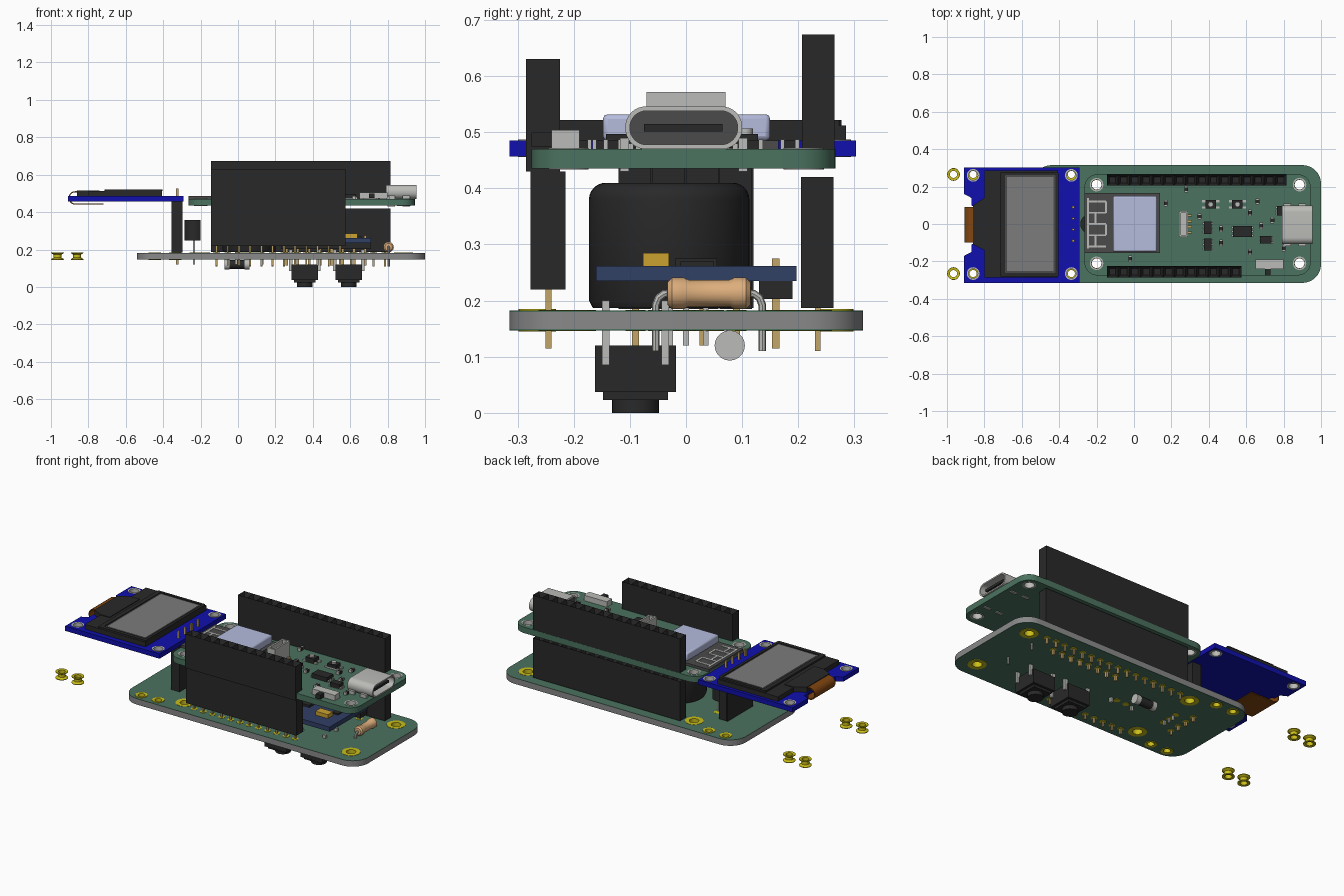
import bpy, bmesh
from math import pi, cos, sin, radians
from mathutils import Matrix, Vector

if "Cube" in bpy.data.objects:
    bpy.data.objects.remove(bpy.data.objects["Cube"])

def mat(name, r, g, b):
    m = bpy.data.materials.new(name)
    m.diffuse_color = (r, g, b, 1)
    m.use_nodes = True
    m.node_tree.nodes["Principled BSDF"].inputs["Base Color"].default_value = m.diffuse_color
    return m

GREEN = mat("green", .07, .17, .115); BLUE = mat("blue", .005, .005, .42); NAVY = mat("navy", .03, .05, .13)
BLACK = mat("black", .022, .022, .022); DARK = mat("dark_grey", .07, .07, .07); GREY = mat("grey", .2, .2, .2)
GOLD = mat("gold", .6, .52, .01); BRASS = mat("brass", .55, .38, .14); SILVER = mat("silver", .5, .5, .48)
LAV = mat("lavender", .46, .5, .72); TAN = mat("tan", .72, .42, .2); BROWN = mat("brown", .22, .06, .005)
YELLOW = mat("yellow", .6, .36, .03)
I = Matrix.Identity(4)
ALONG_X = Matrix(((0, 0, 1, 0), (1, 0, 0, 0), (0, 1, 0, 0), (0, 0, 0, 1)))   # local xyz -> world yzx

def add(name, me, m):
    o = bpy.data.objects.new(name, me)
    bpy.context.collection.objects.link(o)
    me.materials.clear()
    me.materials.append(m)
    return o

def finish(name, bm, m):
    bmesh.ops.remove_doubles(bm, verts=bm.verts, dist=1e-6)
    bmesh.ops.recalc_face_normals(bm, faces=bm.faces)
    me = bpy.data.meshes.new(name)
    bm.to_mesh(me)
    bm.free()
    return add(name, me, m)

def add_box(bm, x0, x1, y0, y1, z0, z1):
    M = Matrix.Translation(((x0 + x1) / 2, (y0 + y1) / 2, (z0 + z1) / 2)) @ Matrix.Diagonal((x1 - x0, y1 - y0, z1 - z0, 1))
    return bmesh.ops.create_cube(bm, size=1, matrix=M)["verts"]

def boxes(name, lst, m):
    bm = bmesh.new()
    for b in lst:
        add_box(bm, *b)
    bmesh.ops.recalc_face_normals(bm, faces=bm.faces)
    me = bpy.data.meshes.new(name)
    bm.to_mesh(me)
    bm.free()
    return add(name, me, m)

def lathe(name, prof, centres, m, n=24, M=I):
    bm = bmesh.new()
    for c in centres:
        T = Matrix.Translation(c) @ M
        rings = [[bm.verts.new(T @ Vector((r * cos(2 * pi * k / n), r * sin(2 * pi * k / n), z))) for k in range(n)] for r, z in prof]
        for a, b in zip(rings, rings[1:]):
            for k in range(n):
                bm.faces.new((a[k], a[(k + 1) % n], b[(k + 1) % n], b[k]))
    bmesh.ops.dissolve_degenerate(bm, edges=bm.edges, dist=1e-6)
    return finish(name, bm, m)

def cyls(name, r, z0, z1, pts, m, n=16, M=I):
    return lathe(name, [(0, z0), (r, z0), (r, z1), (0, z1)], [(*p, 0) if len(p) == 2 else p for p in pts], m, n, M)

def rrect(x0, x1, y0, y1, r, n=8):
    cs = [(x1 - r, y1 - r), (x0 + r, y1 - r), (x0 + r, y0 + r), (x1 - r, y0 + r)]
    return [(cx + r * cos(pi / 2 * (q + k / n)), cy + r * sin(pi / 2 * (q + k / n))) for q, (cx, cy) in enumerate(cs) for k in range(n + 1)]

def circle(x, y, r, n=24):
    return [(x + r * cos(2 * pi * k / n), y + r * sin(2 * pi * k / n)) for k in range(n)]

def prism(name, loops, z0, z1, m, M=I):
    """Filled outline with holes, extruded from z0 to z1."""
    cu = bpy.data.curves.new(name, 'CURVE')
    cu.dimensions, cu.fill_mode, cu.extrude = '2D', 'BOTH', (z1 - z0) / 2
    for lp in loops:
        s = cu.splines.new('POLY')
        s.points.add(len(lp) - 1)
        for p, q in zip(s.points, lp):
            p.co = (*q, 0, 1)
        s.use_cyclic_u = True
    return from_curve(name, cu, m, M @ Matrix.Translation((0, 0, (z0 + z1) / 2)))

def from_curve(name, cu, m, M=I):
    tmp = bpy.data.objects.new("tmp", cu)
    bpy.context.collection.objects.link(tmp)
    bpy.context.view_layer.update()
    me = bpy.data.meshes.new_from_object(tmp.evaluated_get(bpy.context.evaluated_depsgraph_get()))
    bpy.data.objects.remove(tmp)
    me.transform(M)
    return add(name, me, m)

def wires(name, paths, r, m):
    cu = bpy.data.curves.new(name, 'CURVE')
    cu.dimensions, cu.bevel_depth, cu.bevel_resolution, cu.use_fill_caps = '3D', r, 2, True
    for path in paths:
        s = cu.splines.new('POLY')
        s.points.add(len(path) - 1)
        for p, q in zip(s.points, path):
            p.co = (*q, 1)
    return from_curve(name, cu, m)

def socket(name, x0, y0, y1, z0, z1, n, m=BLACK):
    """Row of n socket cells with square openings on top."""
    bm = bmesh.new()
    for i in range(n):
        vs = add_box(bm, x0 + .06 * i, x0 + .06 * (i + 1), y0, y1, z0, z1)
        top = [f for f in {f for v in vs for f in v.link_faces} if f.calc_center_median().z > z1 - 1e-4]
        bmesh.ops.inset_region(bm, faces=top, thickness=.018)
        bmesh.ops.translate(bm, verts=top[0].verts, vec=(0, 0, -.04))
    return finish(name, bm, m)

# Base board: grey core, green faces, plated holes
mounts = [(x, y) for x in (-.2, .885) for y in (-.21, .21)]
oled_holes = [(x, y) for x in (-.445, -.335) for y in (-.265, .265)]
outline = rrect(-.54, 1, -.315, .315, .1)
holes = [circle(*p, .028) for p in mounts] + [circle(*p, .02) for p in oled_holes]
prism("base_board_core", [outline] + holes, .149, .18, mat("core_grey", .25, .25, .25))
prism("base_board_top", [outline] + holes, .18, .182, GREEN)
prism("base_board_bottom", [outline] + holes, .147, .149, GREEN)
lathe("mount_rings", [(.026, .1455), (.05, .1455), (.05, .1835), (.026, .1835), (.026, .1455)], [(*p, 0) for p in mounts], GOLD)
rivet = [(.019, .147), (.033, .145), (.034, .149), (.021, .157), (.021, .173), (.034, .181), (.033, .185), (.019, .183), (.019, .147)]
lathe("rivets", rivet, [(x, y, 0) for x in (-.965, -.86, -.445, -.335) for y in (-.265, .265)], GOLD)

# Header rows
back = [(-.115 + .06 * i, .235) for i in range(16)]
front = [(-.115 + .06 * i, -.245) for i in range(12)]
screen_pins = [(-.325, -.09 + .06 * i) for i in range(4)]
sensor_pins = [(.26 + .06 * i, .16) for i in range(8)]
socket("lower_socket_back", -.145, .205, .263, .187, .42, 16)
socket("upper_socket_back", -.145, .207, .265, .47, .674, 16)
socket("lower_socket_front", -.145, -.277, -.215, .22, .43, 12)
socket("upper_socket_front", -.145, -.285, -.225, .43, .631, 12)
sq = lambda pts, r, a, b: [(x - r, x + r, y - r, y + r, a, b) for x, y in pts]
boxes("header_pins", sq(back, .005, .11, .2) + sq(front, .005, .115, .23), BRASS)
boxes("screen_pins", sq(screen_pins, .006, .12, .525), BRASS)
boxes("sensor_pins", sq(sensor_pins, .007, .115, .275), BRASS)
extra = [(.03, -.03), (.09, -.03), (-.24, -.05), (-.24, 0), (-.24, .05)]
cyls("pin_pads", .018, .1455, .1835, back + front + screen_pins + sensor_pins + extra, GOLD, 12)

# Screen module on its own socket
boxes("screen_socket", [(-.355, -.297, -.12 + .06 * i, -.062 + .06 * i, .185, .457) for i in range(4)] + [(-.35, -.302, -.12, .12, .187, .45)], BLACK)
corners = [(x, y) for x in (-.86, -.335) for y in (-.265, .26)]
edge = [(-.908, -.315), (-.292, -.315), (-.292, .303), (-.908, .303), (-.908, .16), (-.87, .14), (-.87, .1), (-.85, .09), (-.85, -.1), (-.87, -.11), (-.87, -.15), (-.908, -.17)]
prism("screen_board", [edge] + [circle(*p, .026) for p in corners], .457, .485, BLUE)
lathe("screen_hole_rings", [(.025, .456), (.034, .456), (.034, .487), (.025, .487), (.025, .456)], [(*p, 0) for p in corners], SILVER)
boxes("screen_glass", [(-.8, -.405, -.285, .285, .485, .512)], BLACK)
prism("screen_frame", [rrect(-.715, -.405, -.283, .277, .004, 1), rrect(-.69, -.42, -.262, .262, .004, 1)], .512, .522, BLACK)
boxes("screen_bezel", [(-.69, -.42, -.262, .262, .512, .517)], DARK)
boxes("screen_window", [(-.678, -.43, -.25, .25, .517, .519)], GREY)
prism("ribbon_cover", [[(-.74, -.14), (-.74, .14), (-.8, .14), (-.86, .1), (-.86, -.11), (-.8, -.14)]], .485, .516, BLACK)
arc = lambda r: [(-.87 + r * cos(a), .476 + r * sin(a)) for a in [pi / 2 + pi * k / 10 for k in range(11)]]
ribbon = [(-.79, .476 + .036)] + arc(.036) + [(-.72, .44), (-.72, .446)] + arc(.03)[::-1] + [(-.79, .506)]
prism("ribbon", [ribbon], -.09, .1, BROWN, Matrix(((1, 0, 0, 0), (0, 0, -1, 0), (0, 1, 0, 0), (0, 0, 0, 1))))

# Transistor and round buzzer under the upper board
dshape = [(-.235 + .052 * cos(a), .052 * sin(a)) for a in [radians(50 + 260 * k / 16) for k in range(17)]]
prism("transistor", [dshape], .248, .357, BLACK)
boxes("transistor_legs", sq([(-.235, y) for y in (-.035, 0, .035)], .005, .12, .25), SILVER)
cap = [(.113 + .03 * sin(a), .38 + .03 * cos(a)) for a in [pi / 2 * k / 6 for k in range(7)]]
lathe("buzzer", [(0, .36), (.025, .36), (.025, .41)] + cap + [(.143, .2), (.136, .187), (0, .187)], [(.06, -.03, 0)], BLACK, 40)
boxes("buzzer_legs", sq([(-.01, -.03), (.13, -.03)], .007, .12, .19), SILVER)

# Blue sensor board and resistor
boxes("sensor_board", [(.22, .71, -.16, .197, .235, .262)], NAVY)
boxes("sensor_header", [(.23, .71, .13, .19, .203, .235)], BLACK)
boxes("sensor_capacitor", [(.56, .64, -.077, -.03, .262, .285)], YELLOW)
boxes("sensor_chips", [(.4, .48, -.02, .055, .262, .275), (.62, .66, -.01, .05, .262, .27)], BLACK)
ry = Matrix.Rotation(-pi / 2, 4, 'X')
lathe("resistor", [(0, -.075), (.02, -.074), (.028, -.066), (.028, -.045), (.024, -.036), (.024, .036), (.028, .045), (.028, .066), (.02, .074), (0, .075)],
      [(.805, .041, .213)], TAN, 20, ry)
wires("resistor_legs", [[(.805, .041 + s * d, z) for d, z in ((.07, .213), (.08, .212), (.09, .205), (.095, .192), (.095, .11))] for s in (-1, 1)], .007, SILVER)

# Underside: two push buttons and a small diode
keys = [(.357, -.09), (.592, -.09)]
boxes("button_bodies", [(x - .072, x + .072, y - .072, y + .072, .037, .12) for x, y in keys], BLACK)
boxes("button_steps", [(x - .058, x + .058, y - .058, y + .058, .023, .037) for x, y in keys], BLACK)
cyls("button_caps", .042, 0, .03, keys, BLACK, 24)
boxes("button_legs", [(x + a - .01, x + a + .01, y + b - .007, y + b + .007, .085, .2) for x, y in keys for a in (-.075, .075) for b in (-.053, .053)], SILVER)
cyls("diode_body", .024, -.045, .035, [(0, .078, .12)], BLACK, 20, ALONG_X)
for s, a, b in (("left", -.072, -.045), ("right", .035, .062)):
    cyls("diode_end_" + s, .027, a, b, [(0, .078, .12)], SILVER, 20, ALONG_X)

# Upper controller board
prism("upper_board", [rrect(-.265, .945, -.275, .266, .07)] + [circle(*p, .028) for p in mounts], .435, .47, GREEN)
lathe("upper_hole_rings", [(.027, .434), (.036, .434), (.036, .4715), (.027, .4715), (.027, .434)], [(*p, 0) for p in mounts], SILVER)
boxes("radio_board", [(-.265, .14, -.155, .165, .47, .485)], DARK)
shield = boxes("radio_shield", [(-.112, .122, -.148, .15, .485, .532)], LAV)
bev = shield.modifiers.new("bevel", 'BEVEL')
bev.width, bev.segments = .008, 2
ant = [(-.25, -.24, -.13, .14, .485, .487)]
for i in range(5):
    y = -.12 + .06 * i
    ant += [(-.24, -.15, y - .005, y + .005, .485, .487)]
    if i < 4:
        x = -.155 if i % 2 else -.21
        ant.append((x, x + .01, y, y + .06, .485, .487))
boxes("antenna_trace", ant, SILVER)
boxes("side_connector", [(.24, .29, -.07, -.06, .47, .572), (.24, .29, .06, .07, .47, .572), (.24, .25, -.06, .06, .47, .572), (.28, .29, -.06, .06, .47, .572), (.25, .28, -.06, .06, .47, .52)], SILVER)
boxes("side_connector_pins", [(.29, .31, y - .006, y + .006, .47, .485) for y in (-.045, -.015, .015, .045)], BRASS)
tact = [(.41, .105), (.553, .105)]
boxes("reset_buttons", [(x - .028, x + .028, y - .023, y + .023, .47, .497) for x, y in tact], BLACK)
boxes("reset_button_feet", [(x - .046, x + .046, y + s - .006, y + s + .006, .47, .478) for x, y in tact for s in (-.017, .017)], SILVER)
cyls("reset_button_caps", .014, .497, .507, tact, SILVER)
chips = [(.395, -.02, .02, .033), (.395, -.11, .02, .033), (.58, -.04, .05, .03), (.705, -.085, .03, .02), (.785, .07, .02, .025)]
boxes("chips", [(x - w, x + w, y - h, y + h, .472, .497) for x, y, w, h in chips], BLACK)
boxes("chip_legs", [(x - w - .008, x + w + .008, y + t * h - .005, y + t * h + .005, .47, .48) for x, y, w, h in chips for t in (-.7, 0, .7)], SILVER)
parts = [(.17, .11), (.28, .185), (-.02, -.185), (.465, -.025), (.465, -.1), (.62, .06), (.68, -.01), (.35, .04), (.74, .02), (.8, -.13), (.62, -.15), (.66, .12)]
boxes("passive_parts", sq(parts, .01, .47, .486), BLACK)
boxes("passive_ends", [(x - .009, x + .009, y + s - .004, y + s + .004, .47, .487) for x, y in parts for s in (-.013, .013)], SILVER)
boxes("slide_switch", [(.65, .8, -.24, -.19, .472, .504)], SILVER)
boxes("slide_switch_lever", [(.7, .73, -.275, -.24, .475, .5)], BLACK)

# Charging port: hollow shell, liner and tongue
prism("port_shell", [rrect(-.108, .1, .47, .546, .036), rrect(-.1, .092, .478, .538, .029)], .79, .955, SILVER, ALONG_X)
prism("port_liner", [rrect(-.101, .093, .477, .539, .029)], .792, .86, DARK, ALONG_X)
boxes("port_tongue", [(.85, .94, -.075, .065, .501, .515)], BLACK)
boxes("port_tabs", [(x, x + .04, y - .008, y + .008, .43, .49) for x in (.8, .88) for y in (-.11, .102)], SILVER)

bpy.ops.object.select_all(action='SELECT')
bpy.context.view_layer.objects.active = shield
bpy.ops.object.shade_smooth_by_angle(angle=radians(35))
